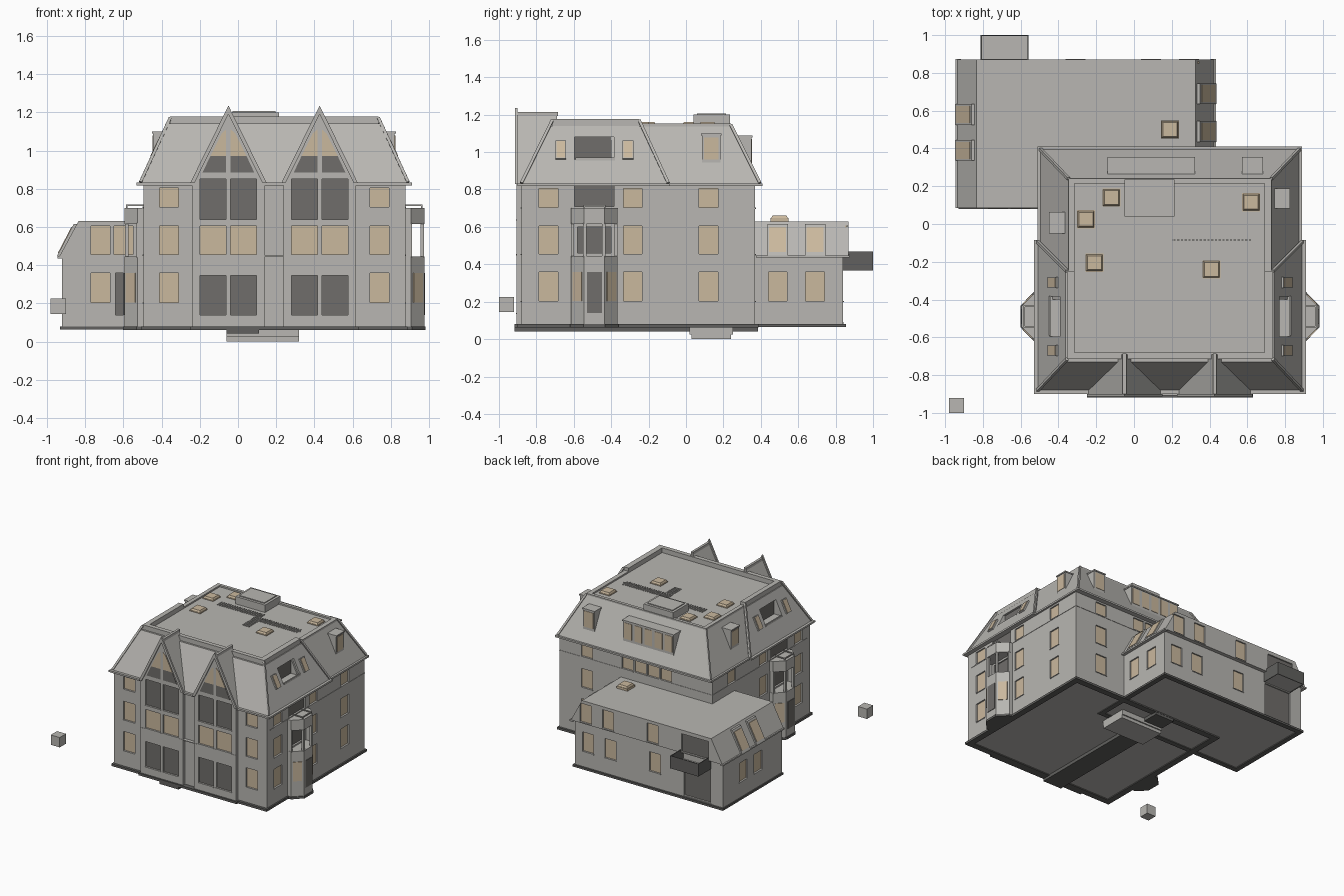
import bpy, bmesh, math
from mathutils import Matrix, Vector

if "Cube" in bpy.data.objects:
    bpy.data.objects.remove(bpy.data.objects["Cube"])

XC = 0.19   # symmetry line of the main house
XW = -0.255  # symmetry line of the rear wing


def material(name, rgb):
    m = bpy.data.materials.new(name)
    m.diffuse_color = (*rgb, 1)
    m.use_nodes = True
    m.node_tree.nodes["Principled BSDF"].inputs["Base Color"].default_value = m.diffuse_color
    return m


GREY = material("stone grey", (0.48, 0.47, 0.445))
TRIM = material("dark trim", (0.12, 0.118, 0.113))
DARK = material("dark glass", (0.16, 0.154, 0.145))
TAN = material("warm glass", (0.59, 0.48, 0.34))


def finish(name, bm, mat):
    bmesh.ops.recalc_face_normals(bm, faces=bm.faces)
    me = bpy.data.meshes.new(name)
    bm.to_mesh(me)
    bm.free()
    ob = bpy.data.objects.new(name, me)
    bpy.context.collection.objects.link(ob)
    if mat:
        me.materials.append(mat)
    return ob


def add_box(bm, b, rot=None):
    x0, x1, y0, y1, z0, z1 = b
    mid = Vector(((x0 + x1) / 2, (y0 + y1) / 2, (z0 + z1) / 2))
    m = Matrix.Translation(mid) @ (rot or Matrix()) @ Matrix.Diagonal(
        (abs(x1 - x0), abs(y1 - y0), abs(z1 - z0), 1))
    bmesh.ops.create_cube(bm, size=1, matrix=m)


def boxes(name, mat, items):
    bm = bmesh.new()
    for it in items:
        add_box(bm, *it) if isinstance(it[0], tuple) else add_box(bm, it)
    return finish(name, bm, mat)


def ring(x0, x1, y0, y1, z0, z1, w):
    """Four boxes forming a rectangular frame."""
    return [(x0, x1, y0, y0 + w, z0, z1), (x0, x1, y1 - w, y1, z0, z1),
            (x0, x0 + w, y0 + w, y1 - w, z0, z1), (x1 - w, x1, y0 + w, y1 - w, z0, z1)]


def prism(name, mat, pts, a, b, axis):
    """Extrude a polygon along y (points are x,z) or z (points are x,y)."""
    put = (lambda p, t: (p[0], t, p[1])) if axis == 'y' else (lambda p, t: (p[0], p[1], t))
    bm = bmesh.new()
    lo = [bm.verts.new(put(p, a)) for p in pts]
    hi = [bm.verts.new(put(p, b)) for p in pts]
    bm.faces.new(lo)
    bm.faces.new(hi[::-1])
    for i in range(len(pts)):
        j = (i + 1) % len(pts)
        bm.faces.new((lo[i], lo[j], hi[j], hi[i]))
    return finish(name, bm, mat)


def frustum(name, base, top, z0, z1):
    bm = bmesh.new()
    rect = lambda r, z: [bm.verts.new((x, y, z)) for x, y in
                         ((r[0], r[2]), (r[1], r[2]), (r[1], r[3]), (r[0], r[3]))]
    lo, hi = rect(base, z0), rect(top, z1)
    bm.faces.new(lo)
    bm.faces.new(hi)
    for i in range(4):
        bm.faces.new((lo[i], lo[(i + 1) % 4], hi[(i + 1) % 4], hi[i]))
    return finish(name, bm, GREY)


def side_box(d, u0, u1, d0, d1, z0, z1):
    lo, hi = min(d0, d1), max(d0, d1)
    return (u0, u1, lo, hi, z0, z1) if d in 'FB' else (lo, hi, u0, u1, z0, z1)


panes = {'tan': [], 'dark': []}
sills = []


def window(cuts, d, w, u0, u1, z0, z1, kind='tan'):
    """Recessed window in the wall plane w that faces direction d."""
    s = 1 if d in 'BR' else -1
    cuts.append(side_box(d, u0, u1, w - s * .014, w + s * .03, z0, z1))
    panes[kind].append(side_box(d, u0 - .003, u1 + .003, w - s * .02, w - s * .011, z0 - .003, z1 + .003))
    sills.append(side_box(d, u0 - .003, u1 + .003, w - s * .01, w + s * .004, z0 - .006, z0))


def carve(ob, cuts):
    c = boxes(ob.name + "_cutter", None, cuts)
    c.hide_render = True
    m = ob.modifiers.new("openings", 'BOOLEAN')
    m.object, m.operation, m.solver = c, 'DIFFERENCE', 'EXACT'
    bpy.context.view_layer.objects.active = ob
    bpy.ops.object.modifier_apply(modifier=m.name)
    bpy.data.objects.remove(c)


FLOORS = ((.205, .36), (.455, .605), (.705, .805))

# Main house walls with windows
body = boxes("main_walls", GREY, [(-.495, .875, -.88, .37, .07, .83)])
cuts = []
for z0, z1 in FLOORS:
    for u in (-.36, .74):
        window(cuts, 'F', -.88, u - .05, u + .05, z0, z1)
    for d, w in (('L', -.495), ('R', .875)):
        for u in (-.735, -.285, .12):
            window(cuts, d, w, u - .05, u + .05, z0, z1)
    window(cuts, 'B', .37, .58, .68, z0, z1)
for i in range(4):
    window(cuts, 'B', .37, -.13 + i * .115, -.03 + i * .115, *FLOORS[2])
for d, w in (('L', -.495), ('R', .875)):
    window(cuts, d, w, -.595, -.385, .708, .822, 'dark')
    window(cuts, d, w, -.58, -.40, .46, .60, 'dark')
carve(body, cuts)

# Front gabled pavilions
for n, c in enumerate((-.05, .427)):
    ob = prism(f"front_pavilion_{n}", GREY,
               [(c - .19, .07), (c + .19, .07), (c + .19, .83), (c, 1.21), (c - .19, .83)], -.905, -.86, 'y')
    cuts = []
    for a, b in ((-.148, -.012), (.012, .148)):
        window(cuts, 'F', -.905, c + a, c + b, .14, .345, 'dark')
        window(cuts, 'F', -.905, c + a, c + b, .455, .605)
        window(cuts, 'F', -.905, c + a, c + b, .64, .85, 'dark')
    carve(ob, cuts)
    for s in (-1, 1):
        prism("gable_glass_lower", DARK, [(c + s * x, z) for x, z in
              ((.012, .885), (.135, .885), (.095, .97), (.012, .97))], -.908, -.9, 'y')
        prism("gable_glass_upper", TAN, [(c + s * x, z) for x, z in
              ((.012, .97), (.095, .97), (.035, 1.09), (.012, 1.11))], -.908, -.9, 'y')
    prism("gable_parapet", GREY, [(c + x, z) for x, z in
          ((.2, .83), (0, 1.235), (-.2, .83), (-.178, .83), (0, 1.19), (.178, .83))], -.914, -.9, 'y')
    prism("gable_roof", GREY, [(c - .19, .83), (c + .19, .83), (c, 1.21)], -.885, -.69, 'y')
    boxes("gable_ridge", GREY, [(c - .01, c + .01, -.9, -.685, 1.192, 1.213)])

# Mansard roof: wider front block with side terraces, rear block
front = frustum("front_mansard", (-.51, .89, -.88, -.095), (-.362, .742, -.73, -.245), .83, 1.14)
cuts = []
for s in (-1, 1):
    x0, x1 = XC + s * .56, XC + s * .75
    cuts.append((min(x0, x1), max(x0, x1), -.595, -.385, .96, 1.08))
    panes['dark'].append((x0 - .004, x0 + .004, -.595, -.385, .96, 1.08))
carve(front, cuts)
frustum("rear_mansard", (-.495, .875, -.4, .395), (-.345, .725, -.4, .24), .83, 1.14)
boxes("eaves", GREY, [(-.53, .91, -.875, -.085, .818, .832), (-.51, .89, -.1, .41, .818, .832)] +
      [(a, b, -.90, -.87, .818, .832) for a, b in ((-.53, -.24), (.14, .237), (.617, .91))])
boxes("roof_parapet", GREY, [(-.355, -.315, -.715, -.25, 1.12, 1.178), (.69, .735, -.715, -.25, 1.12, 1.178),
                             (-.355, .735, -.715, -.68, 1.12, 1.178), (-.347, -.315, -.25, .24, 1.12, 1.152),
                             (.69, .727, -.25, .24, 1.12, 1.152), (-.347, .727, .215, .24, 1.12, 1.152)])

# Hip ridges
bm = bmesh.new()
for s in (-1, 1):
    for a, b in (((.70, -.88, .835), (.545, -.715, 1.17)), ((.70, -.095, .835), (.545, -.25, 1.17)),
                 ((.685, .395, .835), (.537, .24, 1.145))):
        p, q = (Vector((XC + s * v[0], v[1], v[2])) for v in (a, b))
        bmesh.ops.create_cone(bm, cap_ends=True, segments=4, radius1=.011, radius2=.011, depth=(q - p).length,
                              matrix=Matrix.Translation((p + q) / 2) @ (q - p).to_track_quat('Z', 'Y').to_matrix().to_4x4())
finish("hip_ridges", bm, GREY)

# Slim roof windows and terrace rails
slim, rails = [], []
for s in (-1, 1):
    rot = Matrix.Rotation(-s * math.atan(.148 / .31), 4, 'Y')
    for y in (-.67, -.31):
        x = XC + s * .617
        slim.append(((x, x, y, y, 1.01, 1.01), rot))
    x = XC + s * .635
    rails.append((x - .005, x + .005, -.59, -.38, .955, .972))
for nm, mt, w, t in (("slim_window_frames", GREY, .029, .018), ("slim_windows", TAN, .023, .024)):
    boxes(nm, mt, [((b[0] - t / 2, b[1] + t / 2, b[2] - w, b[3] + w, b[4] - w - .025, b[5] + w + .025), r) for b, r in slim])
boxes("terrace_rails", GREY, rails)

# Main roof dormers
solid, lids = [], []


def dormer(d, w, depth, u0, u1, z0, z1, n=1):
    s = 1 if d in 'BR' else -1
    solid.append(side_box(d, u0, u1, w, w - s * depth, z0, z1))
    lids.append(side_box(d, u0 - .004, u1 + .004, w + s * .006, w - s * depth, z1 - .006, z1 + .004))
    step = (u1 - u0) / n
    for i in range(n):
        panes['tan'].append(side_box(d, u0 + i * step + .012, u0 + (i + 1) * step - .012,
                                     w - s * .003, w + s * .003, z0 + .02, z1 - .016))


dormer('R', .82, .09, .085, .185, .94, 1.095)
dormer('L', -.445, .09, -.045, .06, .94, 1.095)
dormer('B', .35, .1, -.135, .32, .92, 1.085, 5)
dormer('B', .35, .1, .575, .68, .92, 1.085)
boxes("dormers", GREY, solid)
boxes("dormer_lids", GREY, lids)

# Rear wing
wing = boxes("wing_walls", GREY, [(-.92, .41, .085, .84, .072, .445)])
wing_roof = prism("wing_roof", GREY, [(XW - .68, .445), (XW + .68, .445), (XW + .58, .63), (XW - .58, .63)], .085, .87, 'y')
low, high = [], []
for x in (.29, .09, -.31):
    window(low, 'B', .84, x - .05, x + .05, *FLOORS[0])
    window(high, 'B', .87, x - .05, x + .05, *FLOORS[1])
window(low, 'B', .84, -.81, -.57, .09, .36, 'dark')
window(high, 'B', .87, -.81, -.57, .455, .60, 'dark')
window(low, 'F', .085, -.77, -.67, *FLOORS[0])
window(high, 'F', .085, -.77, -.67, *FLOORS[1])
window(low, 'F', .085, -.64, -.55, .14, .36, 'dark')
window(high, 'F', .085, -.65, -.55, *FLOORS[1])
for s, w, d, ys in ((1, .41, 'R', (.49, .69)), (-1, -.92, 'L', (.39, .58))):
    for y in ys:
        window(low, d, w, y - .05, y + .05, *FLOORS[0])
        # Tilted roof windows that follow the slope
        prism("wing_dormer", GREY, [(XW + s * x, z) for x, z in
              ((.66, .448), (.692, .448), (.605, .615), (.55, .615))], y - .055, y + .055, 'y')
        prism("wing_dormer_glass", TAN, [(XW + s * x, z) for x, z in
              ((.678, .465), (.687, .465), (.6165, .60), (.609, .60))], y - .045, y + .045, 'y')
carve(wing, low)
carve(wing_roof, high)
boxes("wing_eaves", GREY, [(-.945, -.915, .085, .873, .436, .448), (.405, .435, .375, .873, .436, .448)])

# Balcony on the wing
boxes("balcony_floor", GREY, [(-.81, -.56, .83, .998, .368, .385)])
boxes("balcony_panels", TRIM, [(-.812, -.558, .994, 1.0, .366, .468), (-.812, -.806, .84, 1.0, .366, .468),
                               (-.564, -.558, .84, 1.0, .366, .468)])

# Side bays with an open upper loggia
for s, nm in ((-1, "left"), (1, "right")):
    pts = [(XC + s * x, y) for x, y in ((.67, -.615), (.715, -.615), (.785, -.545),
                                        (.785, -.435), (.715, -.365), (.67, -.365))]
    prism(nm + "_bay_base", GREY, pts, .07, .445, 'z')
    prism(nm + "_bay_top", GREY, pts, .615, .70, 'z')
    grow = [(XC + (x - XC) * 1.008, -.49 + (y + .49) * 1.04) for x, y in pts]
    prism(nm + "_bay_plinth", TRIM, grow, .062, .08, 'z')
    boxes(nm + "_bay_posts", GREY, [(XC + s * x - .009, XC + s * x + .009, y - .009, y + .009, .44, .62)
                                    for x, y in ((.773, -.541), (.773, -.439))] +
          [(XC + s * .68, XC + s * .72, y - .007, y + .007, .44, .62) for y in (-.606, -.374)])
    # Thin rail above the loggia
    boxes(nm + "_bay_rail", GREY, [(XC + s * .68, XC + s * .775, y - .004, y + .004, .71, .718) for y in (-.545, -.435)] +
          [(XC + s * .767, XC + s * .775, -.545, -.435, .71, .718)] +
          [(XC + s * .767, XC + s * .775, y - .004, y + .004, .695, .715) for y in (-.545, -.435)])
    x = XC + s * .785
    panes['dark'].append((x - .004, x + .004, -.53, -.45, .14, .36))
    for t in (-1, 1):
        cx, cy = XC + s * .751, -.49 + t * .091
        boxes(nm + "_bay_window", TAN, [((cx - .004, cx + .004, cy - .034, cy + .034, .205, .36),
                                         Matrix.Rotation(s * t * math.pi / 4, 4, 'Z'))])

# Plinth frames, under-floor beam, entry slab, string courses
boxes("plinths", TRIM, ring(-.507, .887, -.9, .387, .062, .08, .05) + ring(-.93, .42, .08, .855, .064, .08, .04) +
      [(-.25, .63, -.918, -.88, .062, .08)])
boxes("under_beam", TRIM, [(-.06, .11, -.918, .385, .042, .068)])
boxes("entry_slab", GREY, [(-.06, .32, .02, .25, .025, .065), (-.06, .32, .03, .24, 0, .03)])
boxes("string_courses", GREY, [(-.498, .878, -.84, .373, .697, .702), (-.24, .617, -.908, -.87, .445, .45)])

# Rooftop box and skylights
boxes("roof_access_box", GREY, [(-.05, .215, .04, .235, 1.13, 1.2), (-.03, .195, .06, .215, 1.19, 1.207)])
lights = [(-.12, .14, 1.128), (-.255, .025, 1.128), (-.21, -.205, 1.128), (.41, -.24, 1.128), (.62, .115, 1.128), (.19, .5, .63)]
boxes("skylight_curbs", TAN, [(x - .048, x + .048, y - .048, y + .048, z - .01, z + .018) for x, y, z in lights])
bm = bmesh.new()
for x, y, z in lights:
    bmesh.ops.create_cone(bm, cap_ends=True, segments=4, radius1=.062, radius2=.052, depth=.014,
                          matrix=Matrix.Translation((x, y, z + .025)) @ Matrix.Rotation(math.pi / 4, 4, 'Z'))
finish("skylights", bm, TAN)

# Roof walkway grating
slats = [(-.15 + i * .02, -.142 + i * .02, -.055, .005, 1.138, 1.145) for i in range(20)]
slats += [(.2 + i * .02, .208 + i * .02, -.115, -.055, 1.138, 1.145) for i in range(21)]
slats += [(.205, .265, -.235 + i * .02, -.227 + i * .02, 1.138, 1.145) for i in range(6)]
slats += [(.2, .62, -.088, -.082, 1.138, 1.148)]
boxes("walkway_grating", GREY, slats)

# Shared panes and sills, separate cube beside the house
boxes("warm_panes", TAN, panes['tan'])
boxes("dark_panes", DARK, panes['dark'])
boxes("window_sills", GREY, sills)
boxes("detached_cube", GREY, [(-.98, -.90, -1.0, -.92, .145, .225)])
